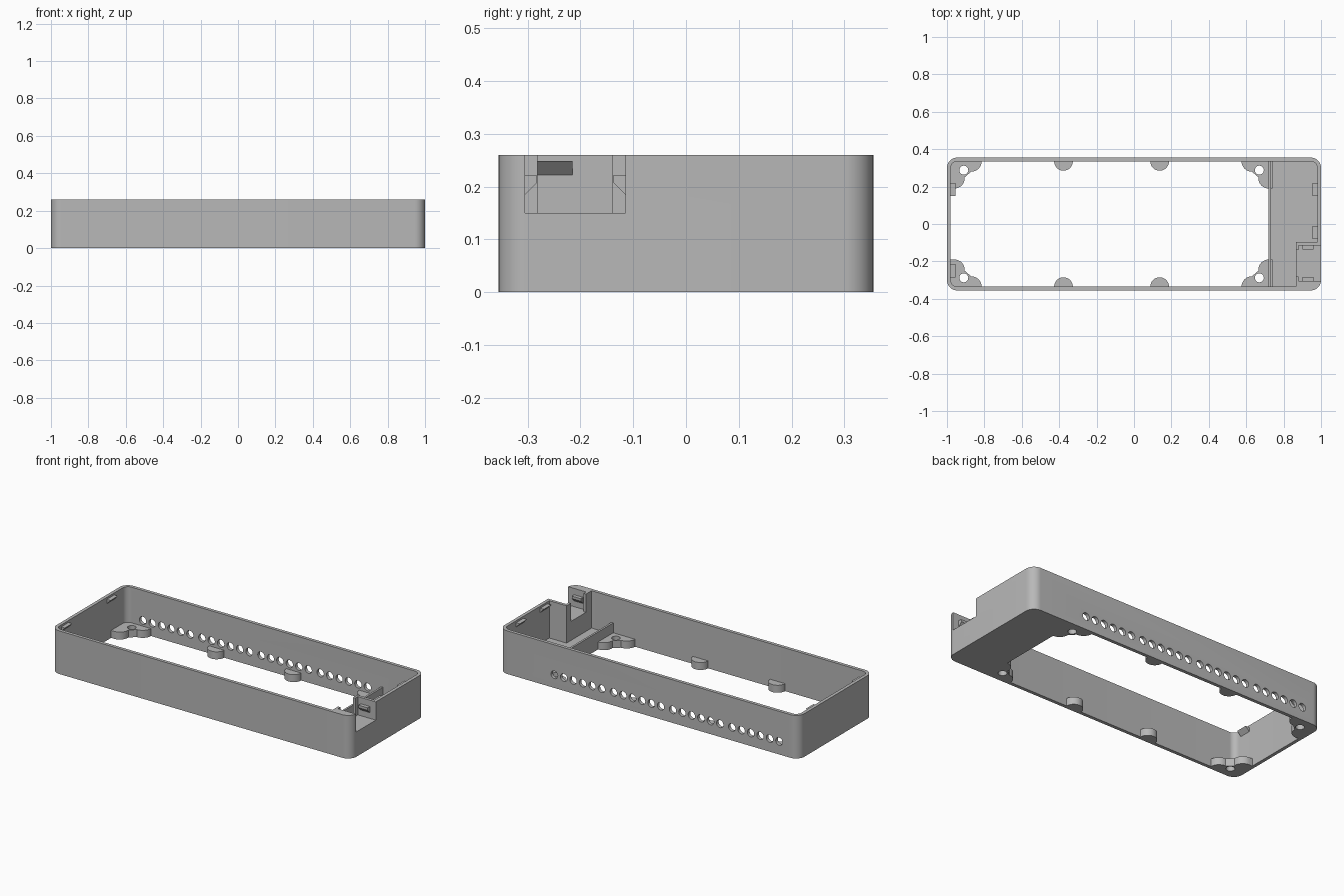
import bpy
import bmesh
from math import sin, cos, radians
from mathutils import Vector

if "Cube" in bpy.data.objects:
    bpy.data.objects.remove(bpy.data.objects["Cube"], do_unlink=True)

grey = bpy.data.materials.new("matte_grey")
grey.use_nodes = True
COLOUR = (0.48, 0.48, 0.48, 1)
grey.diffuse_color = COLOUR
grey.node_tree.nodes["Principled BSDF"].inputs["Base Color"].default_value = COLOUR

HX, HY, TOP, WALL = 1.0, 0.355, 0.26, 0.02
IX, IY = HX - WALL, HY - WALL
BOSS = 0.045


def finish(name, bm):
    bmesh.ops.recalc_face_normals(bm, faces=bm.faces)
    mesh = bpy.data.meshes.new(name)
    bm.to_mesh(mesh)
    bm.free()
    mesh.materials.append(grey)
    obj = bpy.data.objects.new(name, mesh)
    bpy.context.collection.objects.link(obj)
    return obj


def add_prism(bm, points, direction):
    """Extrude a closed 3D outline along a direction."""
    face = bm.faces.new([bm.verts.new(p) for p in points])
    out = bmesh.ops.extrude_face_region(bm, geom=[face], use_keep_orig=True)
    verts = [v for v in out["geom"] if isinstance(v, bmesh.types.BMVert)]
    bmesh.ops.translate(bm, verts=verts, vec=Vector(direction))


def prism(name, points, direction):
    bm = bmesh.new()
    add_prism(bm, points, direction)
    return finish(name, bm)


def box(name, x0, x1, y0, y1, z0, z1):
    pts = [(x0, y0, z0), (x1, y0, z0), (x1, y1, z0), (x0, y1, z0)]
    return prism(name, pts, (0, 0, z1 - z0))


def arc(cx, cy, r, a0, a1, n=12):
    angles = [radians(a0 + (a1 - a0) * i / n) for i in range(n + 1)]
    return [(cx + r * cos(a), cy + r * sin(a)) for a in angles]


def rounded(hx, hy, r, z):
    pts = []
    for i, (sx, sy) in enumerate([(1, 1), (-1, 1), (-1, -1), (1, -1)]):
        pts += arc(sx * (hx - r), sy * (hy - r), r, 90 * i, 90 * i + 90)
    return [(x, y, z) for x, y in pts]


def cut(obj, cutter):
    mod = obj.modifiers.new("cut", "BOOLEAN")
    mod.operation, mod.solver, mod.object = "DIFFERENCE", "EXACT", cutter
    bpy.context.view_layer.objects.active = obj
    bpy.ops.object.modifier_apply(modifier=mod.name)
    bpy.data.objects.remove(cutter, do_unlink=True)


def smooth(obj):
    bpy.ops.object.select_all(action="DESELECT")
    obj.select_set(True)
    bpy.context.view_layer.objects.active = obj
    bpy.ops.object.shade_smooth_by_angle(angle=radians(30))


# Outer shell, open at top and bottom
shell = prism("shell", rounded(HX, HY, 0.055, 0), (0, 0, TOP))
cut(shell, prism("inner_cutter", rounded(IX, IY, 0.035, -0.1), (0, 0, 0.5)))

# Row of vent holes along the back wall, four groups of six
holes = bmesh.new()
for i in range(24):
    x = -0.87 + i * 0.063 + (i // 6) * 0.017
    ring = arc(x, 0.079, 0.023, 0, 345, 23)
    add_prism(holes, [(px, 0.3, pz) for px, pz in ring], (0, 0.1, 0))
cut(shell, finish("vent_cutter", holes))

# Socket opening in the end wall
N0, N1, SILL = -0.305, -0.115, 0.15
cut(shell, box("opening_cutter", 0.9, 1.1, N0, N1, SILL, 0.4))
smooth(shell)

# End compartment: floor and low divider
box("end_floor", 0.72, IX, -IY, IY, 0, 0.035)
box("divider", 0.72, 0.732, -IY, IY, 0, 0.105)

# Socket pocket: base, side walls and two rear posts
PX = 0.865
box("pocket_base", PX, IX, -IY, -0.097, 0, SILL)
box("pocket_inner_wall", PX, IX, N1, -0.097, SILL, TOP)
box("pocket_outer_wall", PX, IX, -IY, N0, SILL, TOP)
for name, y0, y1 in (("outer", N0, -0.281), ("inner", -0.139, N1)):
    box("pocket_post_" + name, PX, PX + 0.015, y0, y1, SILL, TOP)

# Catches on both pocket sides
for name, wall, tip in (("outer", N0, -0.283), ("inner", N1, -0.137)):
    outline = [(0.9, wall, 0.222), (0.9, tip, 0.222),
               (0.9, tip, 0.207), (0.9, wall, 0.185)]
    prism("pocket_catch_" + name, outline, (0.06, 0, 0))

# Lid clips: wedges under the top edge of both end walls
clips = [(-1, 0.15), (-1, -0.285), (1, 0.15), (1, -0.08)]
for i, (s, y) in enumerate(clips):
    profile = [(IX, 0.222), (IX, 0.248), (IX - 0.025, 0.248)]
    prism(f"lid_clip_{i + 1}", [(s * x, y, z) for x, z in profile], (0, 0.07, 0))

# Half-round supports and drilled corner bosses, mirrored
MID, SPAN = -0.12, 0.86
corner = [(0, 0)] + arc(0.11, 0, 0.055, 0, 90) + arc(0.02, 0.09, 0.055, -5, 90)
corner.append((0, 0.145))
for sx, end in ((-1, "right"), (1, "left")):
    for sy, side in ((-1, "front"), (1, "back")):
        half = arc(MID + sx * 0.257, 0, 0.05, 0, 180, 18)
        pts = [(x, sy * (IY - y), 0) for x, y in half]
        smooth(prism(f"support_{side}_{end}", pts, (0, 0, BOSS)))

        pts = [(MID + sx * (SPAN - u), sy * (IY - v), 0) for u, v in corner]
        boss = prism(f"corner_boss_{side}_{end}", pts, (0, 0, BOSS))
        hole = arc(MID + sx * 0.79, sy * 0.288, 0.024, 0, 345, 23)
        cut(boss, prism("screw_cutter", [(x, y, -0.1) for x, y in hole], (0, 0, 0.3)))
        smooth(boss)
